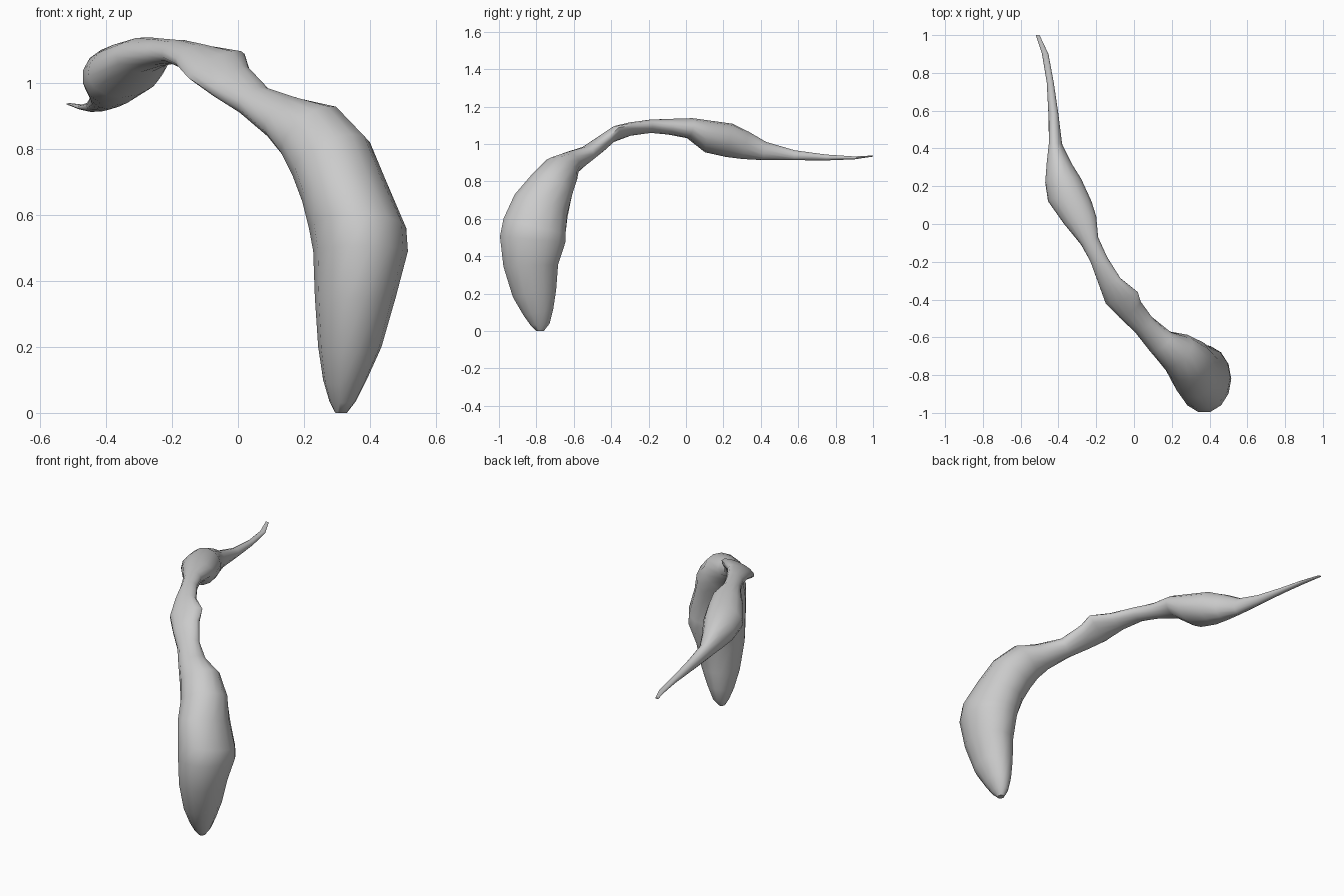
import bpy
import bmesh
import math
from mathutils import Vector

SIDES = 14

# Remove the default object
default_object = bpy.data.objects.get("Cube")
if default_object:
    bpy.data.objects.remove(default_object, do_unlink=True)


def make_material(name, colour):
    """Flat material with matching viewport and render colour."""
    material = bpy.data.materials.new(name)
    material.use_nodes = True
    material.diffuse_color = colour
    shader = material.node_tree.nodes["Principled BSDF"]
    shader.inputs["Base Color"].default_value = colour
    shader.inputs["Roughness"].default_value = .6
    return material


def level_section(height, left_x, right_x, depth, thickness):
    """Cross-section whose two side points lie at the same height."""
    left_point = Vector((left_x, depth, height))
    right_point = Vector((right_x, depth, height))
    return left_point, right_point, thickness


def tilted_section(left_point, right_point, thickness):
    """Cross-section spanning two free side points."""
    return Vector(left_point), Vector(right_point), thickness


def section_centre(section):
    left_point, right_point, thickness = section
    return (left_point + right_point) / 2


def section_ring(sections, index):
    """Points of an ellipse spanning the side points, facing along the path."""
    left_point, right_point, thickness = sections[index]
    following = sections[min(index + 1, len(sections) - 1)]
    previous = sections[max(index - 1, 0)]
    tangent = section_centre(following) - section_centre(previous)
    centre = section_centre(sections[index])
    half_width = (right_point - left_point) / 2
    normal = tangent.cross(half_width).normalized() * thickness
    ring = []
    for step in range(SIDES):
        angle = math.tau * step / SIDES
        ring.append(centre + half_width * math.cos(angle) + normal * math.sin(angle))
    return ring


def loft(name, sections, material):
    """Closed smooth skin through a chain of cross-sections."""
    mesh_builder = bmesh.new()
    rings = []
    for index in range(len(sections)):
        points = section_ring(sections, index)
        rings.append([mesh_builder.verts.new(point) for point in points])
    for lower, upper in zip(rings, rings[1:]):
        for step in range(SIDES):
            after = (step + 1) % SIDES
            mesh_builder.faces.new((lower[step], lower[after], upper[after], upper[step]))
    mesh_builder.faces.new(list(reversed(rings[0])))
    mesh_builder.faces.new(rings[-1])
    bmesh.ops.recalc_face_normals(mesh_builder, faces=mesh_builder.faces[:])
    mesh = bpy.data.meshes.new(name)
    mesh_builder.to_mesh(mesh)
    mesh_builder.free()
    mesh.materials.append(material)
    body = bpy.data.objects.new(name, mesh)
    bpy.context.collection.objects.link(body)
    bpy.ops.object.select_all(action="DESELECT")
    body.select_set(True)
    bpy.context.view_layer.objects.active = body
    bpy.ops.object.shade_smooth_by_angle(angle=math.radians(45))
    return body


# Hanging head, from its rounded bottom upward
head = [
    level_section(0, .295, .33, -.78, .02),
    level_section(.035, .277, .357, -.78, .052),
    level_section(.1, .258, .39, -.79, .083),
    level_section(.2, .243, .435, -.81, .12),
    level_section(.35, .233, .478, -.83, .15),
    level_section(.49, .228, .515, -.82, .18),
    level_section(.56, .215, .51, -.81, .175),
]

# Shoulder and narrow twisted neck with a small side bump
neck = [
    tilted_section((.195, -.77, .64), (.45, -.78, .7), .155),
    tilted_section((.165, -.73, .72), (.4, -.71, .82), .125),
    tilted_section((.13, -.7, .79), (.31, -.64, .91), .1),
    tilted_section((.08, -.655, .855), (.2, -.59, .935), .065),
    tilted_section((0, -.565, .925), (.1, -.5, .965), .045),
    tilted_section((-.08, -.49, .97), (.035, -.41, 1.04), .04),
    tilted_section((-.15, -.42, 1.015), (.02, -.36, 1.088), .033),
    tilted_section((-.19, -.31, 1.06), (-.07, -.29, 1.1), .033),
    tilted_section((-.23, -.2, 1.08), (-.14, -.18, 1.11), .035),
]

# Swollen body tapering to a thin flat tip
tail = [
    tilted_section((-.28, -.11, 1.085), (-.19, -.07, 1.1), .042),
    tilted_section((-.37, 0, 1.08), (-.2, .04, 1.09), .055),
    tilted_section((-.455, .12, 1.02), (-.225, .12, 1.06), .085),
    tilted_section((-.47, .22, 1), (-.28, .24, 1.04), .09),
    tilted_section((-.46, .32, .975), (-.33, .32, 1.01), .075),
    tilted_section((-.45, .42, .955), (-.38, .42, .97), .05),
    level_section(.94, -.453, -.4, .58, .027),
    level_section(.928, -.462, -.425, .75, .016),
    level_section(.926, -.487, -.453, .9, .008),
    level_section(.936, -.52, -.5, 1, .003),
]

grey = make_material("neutral_grey", (.6, .6, .6, 1))
loft("gland_body", head + neck + tail, grey)
